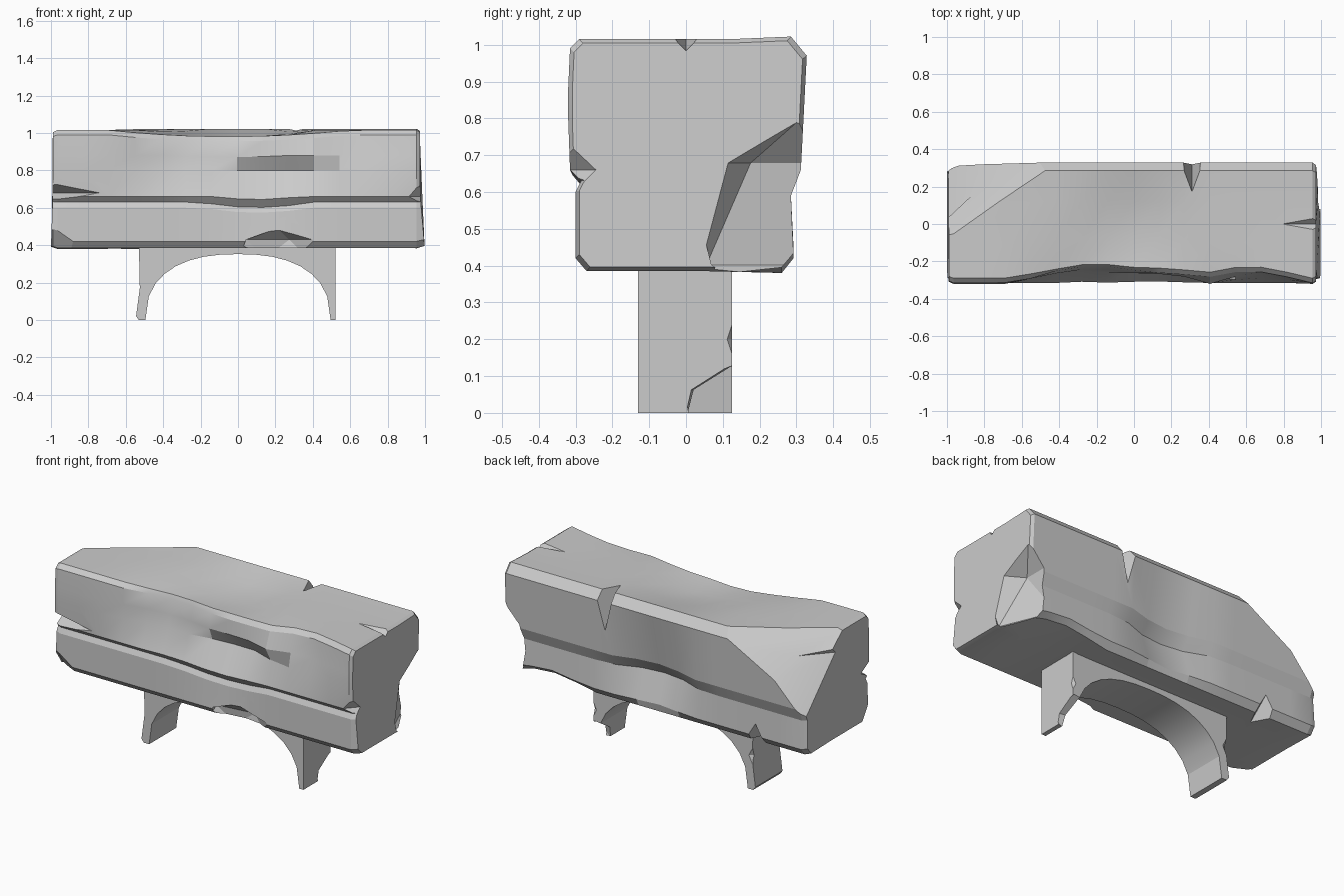
import bpy, bmesh
from math import radians
from mathutils import Vector, Matrix

if "Cube" in bpy.data.objects:
    bpy.data.objects.remove(bpy.data.objects["Cube"])


def to_object(name, bm):
    bmesh.ops.recalc_face_normals(bm, faces=bm.faces[:])
    me = bpy.data.meshes.new(name)
    bm.to_mesh(me)
    bm.free()
    ob = bpy.data.objects.new(name, me)
    bpy.context.collection.objects.link(ob)
    return ob


def chip(target, centre, size, rounded=False):
    """Knock out a diamond-shaped (or rounded) chip with the given half sizes."""
    bm = bmesh.new()
    if rounded:
        bmesh.ops.create_icosphere(bm, subdivisions=1, radius=1)
    else:
        for axis in range(3):
            for s in (-1, 1):
                p = Vector()
                p[axis] = s
                bm.verts.new(p)
        bmesh.ops.convex_hull(bm, input=bm.verts[:])
    bm.transform(Matrix.Translation(centre) @ Matrix.Diagonal((*size, 1)))
    cutter = to_object("chip_cutter", bm)
    cutter.hide_render = True
    mod = target.modifiers.new("chip", 'BOOLEAN')
    mod.operation, mod.solver, mod.object = 'DIFFERENCE', 'EXACT', cutter
    bpy.context.view_layer.objects.active = target
    bpy.ops.object.modifier_apply(modifier=mod.name)
    bpy.data.objects.remove(cutter)


def finish(ob):
    bpy.ops.object.select_all(action='DESELECT')
    ob.select_set(True)
    bpy.context.view_layer.objects.active = ob
    bpy.ops.object.shade_smooth_by_angle(angle=radians(18))


def loft(name, rings):
    """Skin closed rings of points and cap both ends."""
    bm = bmesh.new()
    rows = [[bm.verts.new(p) for p in ring] for ring in rings]
    for a, b in zip(rows, rows[1:]):
        for k in range(len(a)):
            bm.faces.new((a[k - 1], a[k], b[k], b[k - 1]))
    bm.faces.new(rows[0])
    bm.faces.new(rows[-1])
    return to_object(name, bm)


# Stone beam: grooved cross-section (y, z) repeated along x, pushed in by worn dents
section = [(-.27, .385), (-.3, .42), (-.3, .6), (-.285, .63), (-.315, .66), (-.32, .8),
           (-.32, .88), (-.315, .99), (-.29, 1.015), (-.1, 1.015), (.12, 1.015),
           (.285, 1.022), (.328, .97), (.312, .66), (.285, .59), (.292, .42),
           (.26, .38), (.05, .385)]
dents = [  # centre, radii, push
    ((-.25, -.32, .85), (.4, .2, .2), (0, .07, 0)),     # front scoop
    ((.2, -.32, .79), (.28, .2, .12), (0, .1, 0)),      # front pit
    ((.1, -.3, .62), (.3, .1, .06), (0, .015, -.03)),   # sagging groove
    ((-.05, -.3, 1), (.65, .3, .14), (0, .06, -.035)),  # worn front top edge
    ((.65, -.3, 1), (.25, .2, .3), (0, .06, 0)),
    ((0, 0, 1.02), (.35, .25, .1), (0, 0, -.04)),       # shallow bowl on top
    ((0, .3, .56), (.3, .1, .18), (0, -.08, 0)),        # hollow in the back
    ((.7, .2, .385), (.25, .2, .1), (0, 0, .05)),       # hollow underneath
]


def worn(p):
    out = p.copy()
    for c, r, push in dents:
        d2 = sum(((p[i] - c[i]) / r[i]) ** 2 for i in range(3))
        out += Vector(push) * max(0, 1 - d2)
    return out


steps = 14
xs = [-.965 + 1.92 * i / steps for i in range(steps + 1)]
rings = [[worn(Vector((x, y, z))) for y, z in section] for x in xs]
mid = Vector((0, 0, .7))
for x, flare, at, ring in ((-.99, -.01, 0, rings[0]), (.972, .026, len(rings) + 1, rings[-1])):
    cap = [mid + (p - mid) * .965 for p in ring]    # bevelled end, flared at the foot
    for p in cap:
        p.x = x + flare * max(0, 1 - (p.z - .39) / .3)
    rings.insert(at, cap)
beam = loft("stone_beam", rings)

# Broken back left corner in two slopes, hollow right end
chip(beam, (-1, .34, 1.05), (.65, .46, .38))
chip(beam, (-1, .34, .9), (.3, .34, .34))
chip(beam, (1.03, .37, .54), (.21, .37, .31), rounded=True)
# Chips at the groove ends and along the lower edges
chip(beam, (.99, -.32, .66), (.08, .09, .09))
chip(beam, (-.99, -.32, .68), (.26, .09, .05))
chip(beam, (-.99, -.31, .37), (.2, .1, .14))
chip(beam, (.21, -.31, .38), (.23, .09, .11), rounded=True)
chip(beam, (-.66, .31, .37), (.08, .16, .14))
# Cracks in the top, at the back and at the right end
chip(beam, (.31, .33, 1.03), (.06, .17, .25))
chip(beam, (.99, 0, 1.03), (.28, .05, .05))
finish(beam)

# Arched stand: superellipse opening under a flat top, swept through its depth
half = [i / 8 for i in range(-8, 9)]
power = 2.4
inner = []
for t in half:
    u = (1 - (1 - abs(t)) ** 1.6) * (1 if t > 0 else -1)
    inner.append((u * .495, .352 * (1 - abs(u) ** power) ** (1 / power)))
outline = [(-.53, .41), (-.525, .17), (-.545, .02), (-.53, 0)] + inner + [(.522, 0), (.522, .41)]
stand = loft("arched_stand", [[(x, y, z) for x, z in outline] for y in (-.13, .125)])
# Broken foot at the back of the right side, and a small chip on each leg
chip(stand, (.5, .14, 0), (.3, .16, .14), rounded=True)
for s in (-1, 1):
    chip(stand, (s * .54, .14, .2), (.06, .04, .12))
finish(stand)
